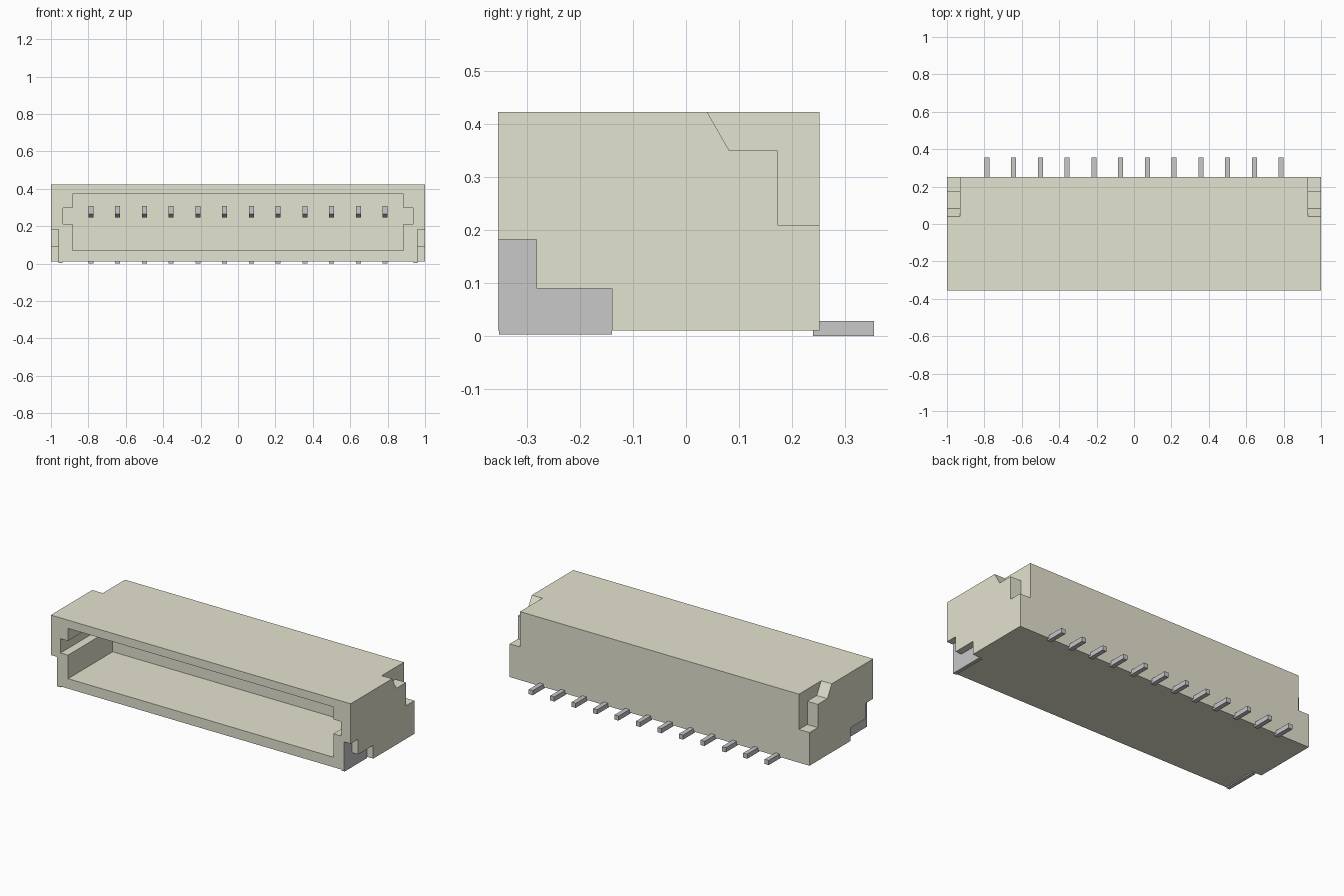
import bpy, bmesh
from mathutils import Vector

cube = bpy.data.objects.get("Cube")
if cube:
    bpy.data.objects.remove(cube, do_unlink=True)


def material(name, color):
    m = bpy.data.materials.new(name)
    m.use_nodes = True
    m.diffuse_color = color
    m.node_tree.nodes["Principled BSDF"].inputs["Base Color"].default_value = color
    return m


ivory = material("ivory plastic", (0.777, 0.769, 0.626, 1))
metal = material("grey metal", (0.578, 0.578, 0.59, 1))


def prism(name, profile, axis, start, end, mat):
    """Extrude a closed profile: (y, z) points along x, or (x, z) points along y."""
    def place(p, d):
        return Vector((d, p[0], p[1])) if axis == "x" else Vector((p[0], d, p[1]))
    bm = bmesh.new()
    face = bm.faces.new([bm.verts.new(place(p, start)) for p in profile])
    ext = bmesh.ops.extrude_face_region(bm, geom=[face])
    shift = place((0, 0), end - start)
    bmesh.ops.translate(bm, vec=shift,
                        verts=[g for g in ext["geom"] if isinstance(g, bmesh.types.BMVert)])
    bmesh.ops.recalc_face_normals(bm, faces=bm.faces)
    mesh = bpy.data.meshes.new(name)
    bm.to_mesh(mesh)
    bm.free()
    mesh.materials.append(mat)
    obj = bpy.data.objects.new(name, mesh)
    bpy.context.collection.objects.link(obj)
    return obj


def rect(a0, a1, b0, b1):
    return [(a0, b0), (a1, b0), (a1, b1), (a0, b1)]


def cut(target, cutter):
    cutter.hide_render = True
    mod = target.modifiers.new("cut", "BOOLEAN")
    mod.operation = "DIFFERENCE"
    mod.solver = "EXACT"
    mod.object = cutter
    bpy.context.view_layer.objects.active = target
    bpy.ops.object.modifier_apply(modifier=mod.name)
    bpy.data.objects.remove(cutter, do_unlink=True)


FRONT, BACK, BOTTOM, TOP = -0.355, 0.252, 0.01, 0.423
CAVITY_BACK = 0.07

# Housing
housing = prism("housing", rect(FRONT, BACK, BOTTOM, TOP), "x", -1, 1, ivory)

# Front cavity with a keying slot at each end
half = [(0.885, 0.07), (0.885, 0.212), (0.935, 0.212), (0.935, 0.298),
        (0.885, 0.298), (0.885, 0.373)]
cavity = half + [(-x, z) for x, z in reversed(half)]
cut(housing, prism("cavity_cutter", cavity, "y", FRONT - 0.1, CAVITY_BACK, ivory))

# Stepped notches: upper back corners and lower front corners
back_notch = [(0.04, TOP), (0.082, 0.35), (0.173, 0.35), (0.173, 0.21),
              (0.4, 0.21), (0.4, 0.6), (0.04, 0.6)]
front_notch = [(-0.5, -0.1), (-0.14, -0.1), (-0.14, 0.09), (-0.283, 0.09),
               (-0.283, 0.182), (-0.5, 0.182)]
for side in (-1, 1):
    cut(housing, prism("back_notch_cutter", back_notch, "x", side * 0.93, side * 1.1, ivory))
    cut(housing, prism("front_notch_cutter", front_notch, "x", side * 0.957, side * 1.1, ivory))

# Solder tabs in the front notches
tab = [(-0.353, 0.003), (-0.14, 0.003), (-0.14, 0.09), (-0.283, 0.09),
       (-0.283, 0.182), (-0.353, 0.182)]
for side, label in ((-1, "right"), (1, "left")):
    prism(label + "_solder_tab", tab, "x", side * 0.937, side * 0.959, metal)

# Contacts with a tip bevelled underneath, and the tails behind the housing
contact = [(-0.155, 0.265), (-0.125, 0.247), (CAVITY_BACK + 0.02, 0.247),
           (CAVITY_BACK + 0.02, 0.308), (-0.155, 0.308)]
for i in range(12):
    x = -0.787 + i * 1.574 / 11
    prism(f"contact_{i + 1}", contact, "x", x - 0.0135, x + 0.0135, metal)
    prism(f"solder_tail_{i + 1}", rect(0.24, 0.355, 0.0, 0.028), "x",
          x - 0.0135, x + 0.0135, metal)
